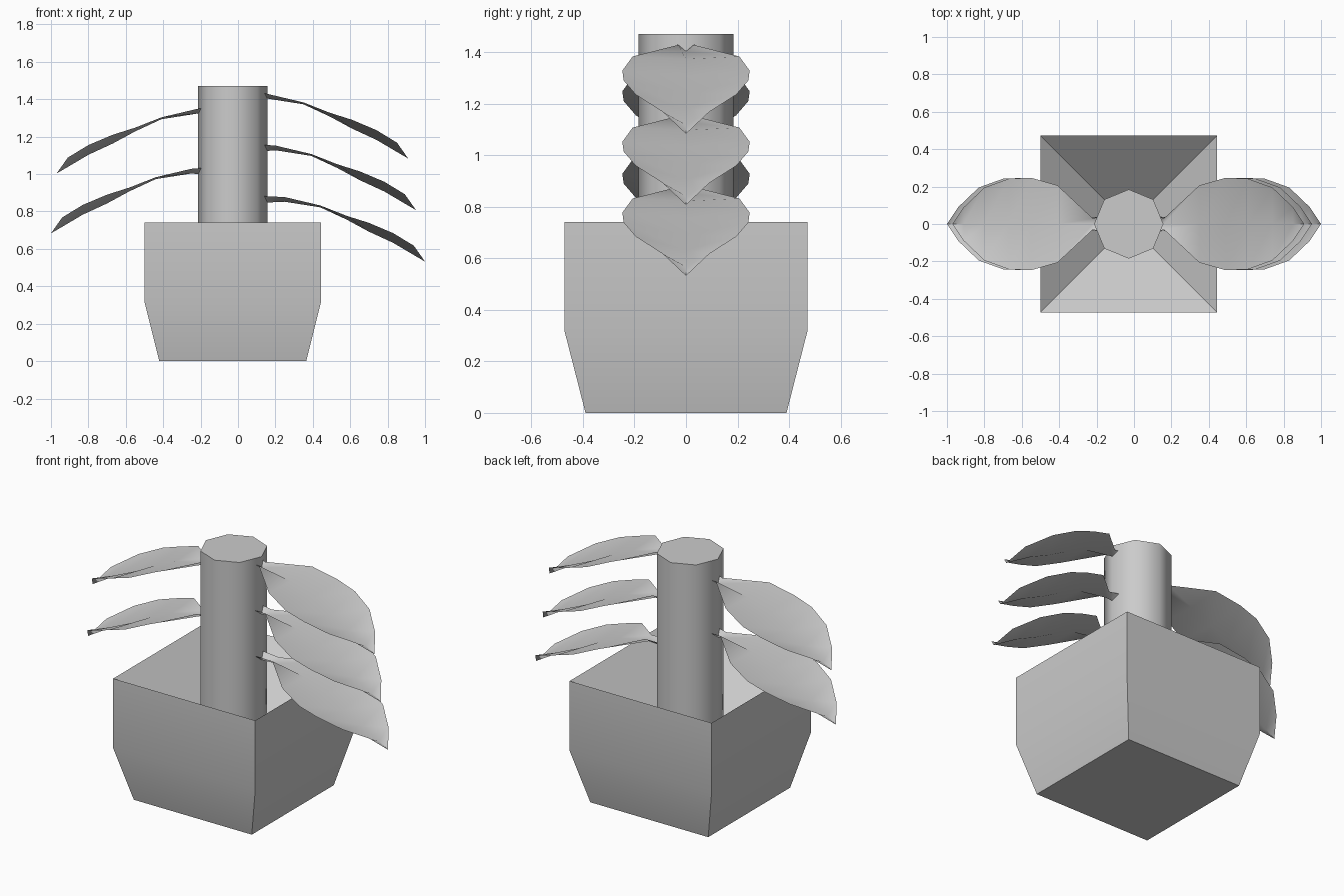
import bpy, bmesh, math

if "Cube" in bpy.data.objects:
    bpy.data.objects.remove(bpy.data.objects["Cube"])

CX = -0.028  # stem and pot axis


def make(name, verts, faces, fix=True):
    me = bpy.data.meshes.new(name)
    me.from_pydata(verts, [], faces)
    if fix:
        bm = bmesh.new()
        bm.from_mesh(me)
        bmesh.ops.recalc_face_normals(bm, faces=bm.faces)
        bm.to_mesh(me)
        bm.free()
    ob = bpy.data.objects.new(name, me)
    bpy.context.collection.objects.link(ob)
    bpy.ops.object.select_all(action='DESELECT')
    ob.select_set(True)
    bpy.context.view_layer.objects.active = ob
    bpy.ops.object.shade_smooth_by_angle(angle=math.radians(50))
    return ob


# Pot: square rings, closed base, funnel-shaped soil hollow
verts, faces = [], []
for hx, hy, z in [(0.393, 0.39, 0), (0.473, 0.472, 0.32), (0.473, 0.472, 0.74)]:
    verts += [(CX + sx * hx, sy * hy, z) for sx, sy in [(-1, -1), (1, -1), (1, 1), (-1, 1)]]
verts.append((CX, 0, 0.32))
faces.append((3, 2, 1, 0))
for i in range(4):
    j = (i + 1) % 4
    faces += [(i, j, j + 4, i + 4), (i + 4, j + 4, j + 8, i + 8), (i + 8, j + 8, 12)]
make("pot", verts, faces)

# Stem: octagonal column
bpy.ops.mesh.primitive_cylinder_add(vertices=8, radius=0.185, depth=1.13, location=(CX, 0, 0.905))
stem = bpy.context.object
stem.name = "stem"
bpy.ops.object.shade_smooth_by_angle(angle=math.radians(50))

# Leaf rows: distance from tip, half width, edge height, midrib height
ROWS = [(0.75, 0.03, 0.345, 0.32), (0.56, 0.207, 0.30, 0.29), (0.42, 0.247, 0.245, 0.225),
        (0.30, 0.242, 0.207, 0.16), (0.17, 0.195, 0.152, 0.10), (0.06, 0.09, 0.085, 0.035)]


def leaf(name, side, reach, tip_z):
    rows = [(reach - 0.16, 0.04, 0.35, 0.315)] + ROWS
    v, f = [], []
    for t, w, ze, zm in rows:
        x = CX + side * (reach - t)
        v += [(x, -w, tip_z + ze), (x, 0, tip_z + zm), (x, w, tip_z + ze)]
    for r in range(len(rows) - 1):
        for c in range(2):
            a = r * 3 + c
            f.append((a, a + 3, a + 4, a + 1))
    n = len(v)
    v.append((CX + side * reach, 0, tip_z))
    f += [(n - 3, n, n - 2), (n - 2, n, n - 1)]
    if side < 0:
        f = [q[::-1] for q in f]
    make(name, v, f, fix=False)


# Three leaves on the right, two on the left
for i, (side, reach, z) in enumerate([(1, 0.938, 1.083), (1, 0.98, 0.807), (1, 1.028, 0.532),
                                      (-1, 0.942, 1.003), (-1, 0.972, 0.683)]):
    leaf(f"leaf_{i + 1}", side, reach, z)
